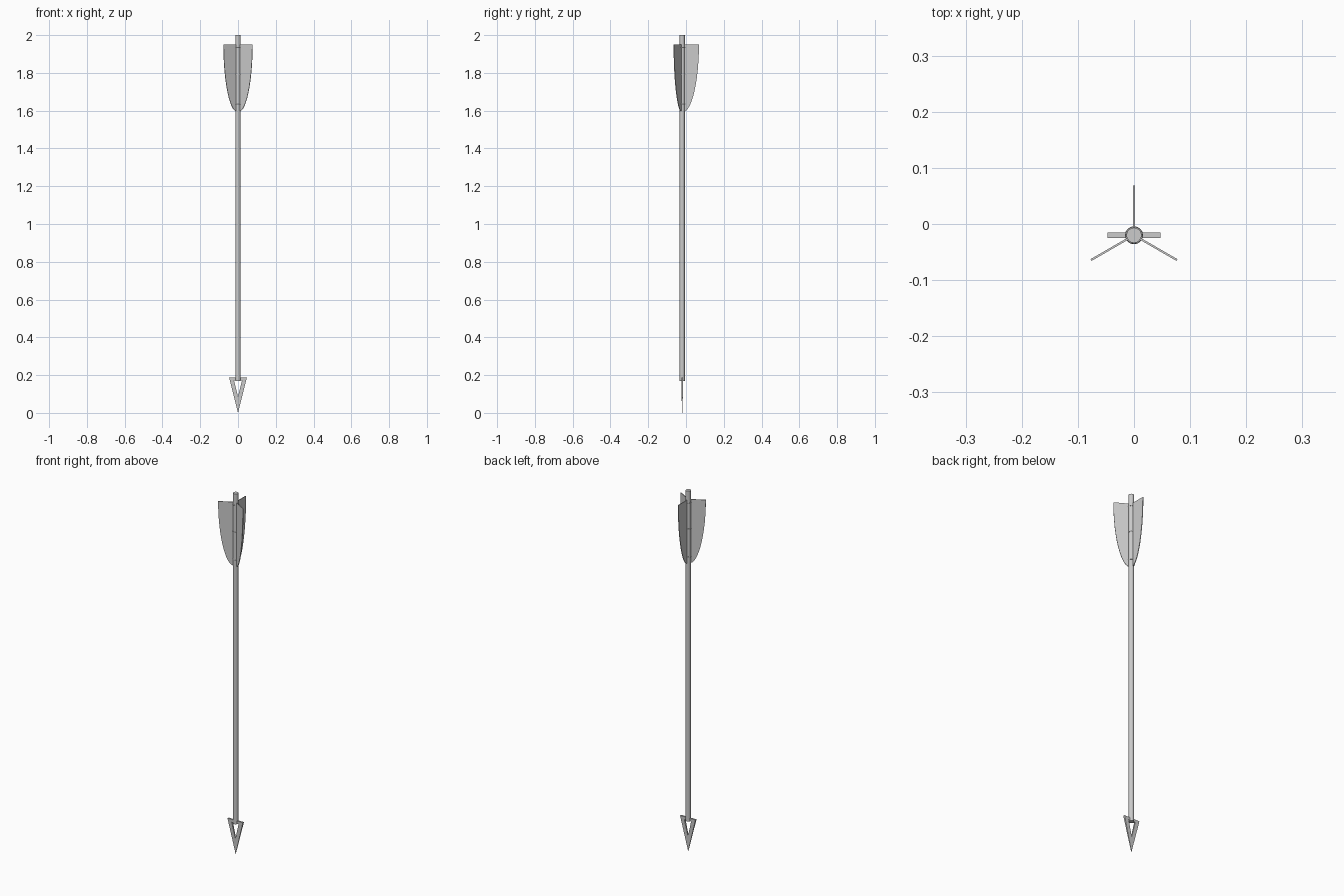
import bpy, bmesh, math
from mathutils import Matrix, Vector

if "Cube" in bpy.data.objects:
    bpy.data.objects.remove(bpy.data.objects["Cube"])

YC = -0.02  # shaft axis in y


def plate(name, polys, place):
    """Make an object from a bmesh built by extruding 2D outlines."""
    bm = bmesh.new()
    polys(bm)
    bmesh.ops.recalc_face_normals(bm, faces=bm.faces)
    bm.transform(place)
    me = bpy.data.meshes.new(name)
    bm.to_mesh(me)
    bm.free()
    ob = bpy.data.objects.new(name, me)
    bpy.context.collection.objects.link(ob)
    return ob


# Shaft
bpy.ops.mesh.primitive_cylinder_add(vertices=16, radius=0.0135, depth=1.83,
                                    location=(0, YC, 1.085))
bpy.context.object.name = "shaft"
bpy.ops.object.shade_smooth_by_angle(angle=math.radians(40))

# Thread bindings holding the feathers
for i, z in enumerate((1.635, 1.79, 1.935)):
    bpy.ops.mesh.primitive_torus_add(major_segments=16, minor_segments=6,
                                     major_radius=0.0135, minor_radius=0.0025,
                                     location=(0, YC, z))
    bpy.context.object.name = f"binding_{i + 1}"
    bpy.ops.object.shade_smooth_by_angle(angle=math.radians(60))


# Three feathers: quarter-ellipse-like outline, thin
def feather(bm):
    t = 0.0018
    outline = [(0.008, 1.95), (0.008, 1.595)]
    for i in range(13):
        a = i / 12 * math.pi / 2
        outline.append((0.012 + 0.0765 * math.sin(a) ** 1.1,
                        1.95 - 0.352 * math.cos(a)))
    f = bm.faces.new([bm.verts.new((x, -t, z)) for x, z in outline])
    r = bmesh.ops.extrude_face_region(bm, geom=[f])
    vs = [v for v in r["geom"] if isinstance(v, bmesh.types.BMVert)]
    bmesh.ops.translate(bm, verts=vs, vec=Vector((0, 2 * t, 0)))


for i in range(3):
    place = Matrix.Translation((0, YC, 0)) @ Matrix.Rotation(
        math.radians(90 + 120 * i), 4, 'Z')
    plate(f"feather_{i + 1}", feather, place)


# Open triangular head, thinning toward the tip
def head(bm):
    outer = [(-0.047, 0.187), (0.047, 0.187), (0, 0.0)]
    inner = [(-0.021, 0.172), (0.021, 0.172), (0, 0.085)]

    def ring(pts, s):
        return [bm.verts.new((x, s * (0.001 + 0.004 * min(1, z / 0.17)), z))
                for x, z in pts]
    of, inf, ob, inb = ring(outer, -1), ring(inner, -1), ring(outer, 1), ring(inner, 1)
    for a, b in ((of, inf), (inf, inb), (inb, ob), (ob, of)):
        for k in range(3):
            n = (k + 1) % 3
            bm.faces.new((a[k], a[n], b[n], b[k]))


plate("arrow_head", head, Matrix.Translation((0, YC, 0)))
